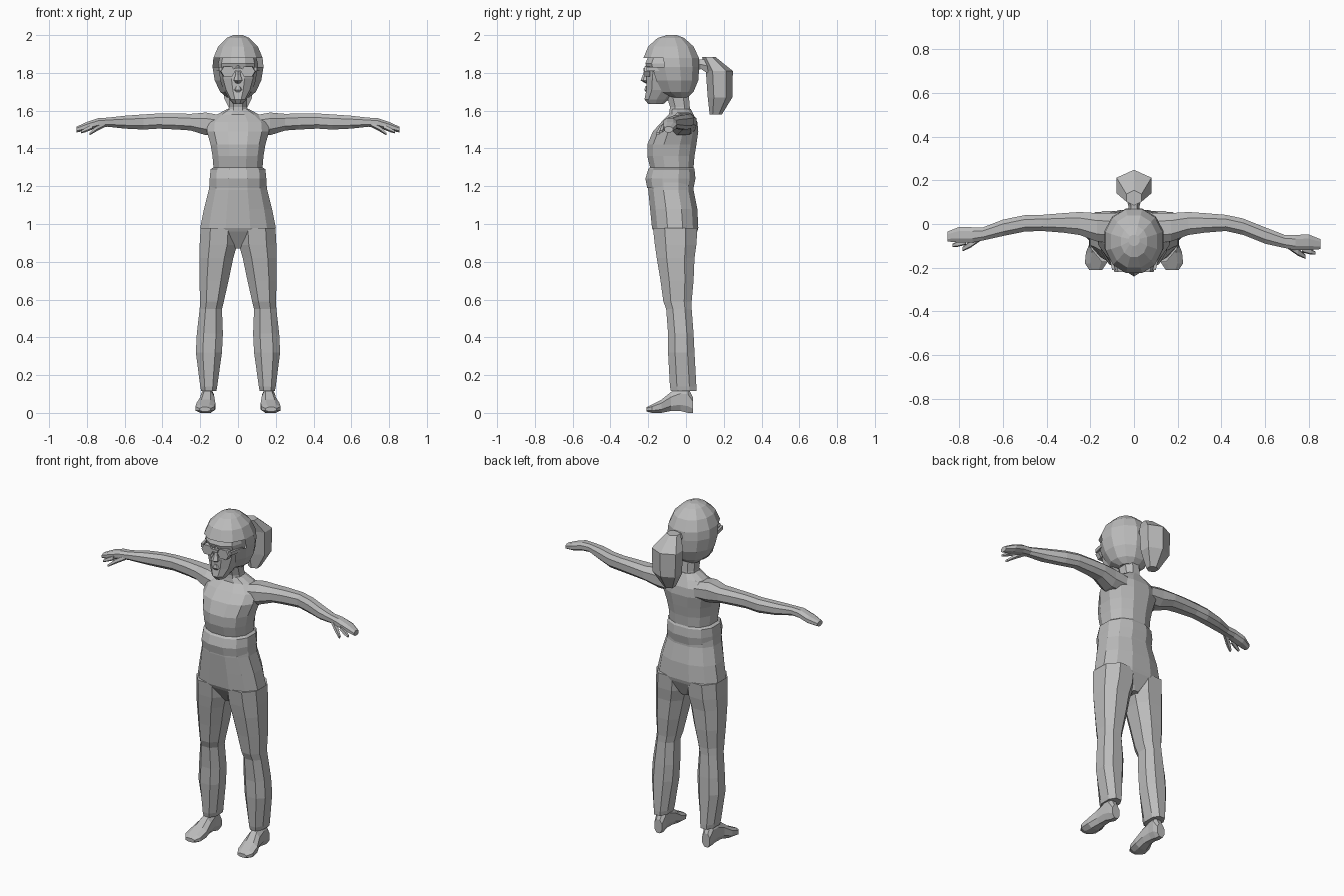
import bpy, bmesh, math

default_cube = bpy.data.objects.get("Cube")
if default_cube:
    bpy.data.objects.remove(default_cube, do_unlink=True)

UNIT = 0.01  # all part sizes below are in hundredths

grey = bpy.data.materials.new("plain_grey")
grey.use_nodes = True
shade = (0.5, 0.5, 0.5, 1)
grey.diffuse_color = shade
grey.node_tree.nodes["Principled BSDF"].inputs["Base Color"].default_value = shade


def outline(sides, boxy, turned):
    """Unit polygon with its extents stretched to exactly one."""
    points = []
    for i in range(sides):
        angle = math.tau * (i + (0 if turned else 0.5)) / sides
        u, v = math.sin(angle), math.cos(angle)
        points.append((math.copysign(abs(u) ** boxy, u),
                       math.copysign(abs(v) ** boxy, v)))
    wide = max(abs(p[0]) for p in points)
    deep = max(abs(p[1]) for p in points)
    return [(u / wide, v / deep) for u, v in points]


def loft(name, axis, rings, sides=8, boxy=0.85, turned=False, mirror=1, drop=None):
    """Skin rings (position, u low, u high, v low, v high) along an axis."""
    bm = bmesh.new()
    shape = outline(sides, boxy, turned)
    loops = []
    for t, u_low, u_high, v_low, v_high in rings:
        loop = []
        for u, v in shape:
            a = (u_low + u_high + u * (u_high - u_low)) / 2
            b = (v_low + v_high + v * (v_high - v_low)) / 2
            x, y, z = {"x": (t, a, b), "y": (a, t, b), "z": (a, b, t)}[axis]
            loop.append(bm.verts.new((x * mirror * UNIT, y * UNIT, z * UNIT)))
        loops.append(loop)
    for low, high in zip(loops, loops[1:]):
        for i in range(sides):
            j = (i + 1) % sides
            bm.faces.new((low[i], low[j], high[j], high[i]))
    bm.faces.new(loops[0])
    bm.faces.new(loops[-1])
    bmesh.ops.recalc_face_normals(bm, faces=bm.faces)
    if drop:
        gone = [f for f in bm.faces if drop(f.calc_center_median() / UNIT)]
        bmesh.ops.delete(bm, geom=gone, context="FACES")
    mesh = bpy.data.meshes.new(name)
    bm.to_mesh(mesh)
    bm.free()
    mesh.materials.append(grey)
    part = bpy.data.objects.new(name, mesh)
    bpy.context.collection.objects.link(part)
    return part


def centred(rings):
    """Expand (height, half width, front, back) to a full ring."""
    return [(z, -half, half, front, back) for z, half, front, back in rings]


# Trousers top and hips, closing at the crotch
loft("hips", "z", centred([
    (87, 3, -11, 2), (96, 19, -17, 6), (98, 20, -18, 6.5), (108, 18, -19, 6),
    (118, 15.5, -20, 4), (126, 14.5, -20, 4)]), sides=12)

# Short top with a loose hem
loft("upper_body", "z", centred([
    (119, 15, -20.5, 4), (124, 15, -21.5, 5), (129, 14.5, -20, 4.5),
    (130, 13, -19, 4), (136, 13.5, -20.5, 4.5), (142, 14.5, -20.5, 5.5),
    (149, 16.5, -17.5, 6.5), (154, 16, -13, 6), (158, 11, -9, 4),
    (161, 5.5, -8.5, 2.5)]), sides=12)

loft("neck", "z", centred([
    (156, 6, -9, 3), (162, 4.8, -8.5, 2), (174, 5, -12, 1)]))

# Face, nose and mouth
loft("face", "z", centred([
    (163.5, 2.5, -20, -12), (166, 4.5, -22, -9), (171, 7.5, -21, -4),
    (177, 9.5, -21, -2), (182, 10.5, -20.5, -2), (185, 10.5, -21.5, -2),
    (191, 9, -19, -2)]), sides=10)
loft("nose", "z", centred([
    (174.5, 1, -21.5, -18), (176, 2.3, -24, -18), (179, 1.3, -22.8, -18),
    (184, 1, -21.5, -18)]), sides=6, turned=True)
loft("lips", "z", centred([
    (169.5, 1.5, -21, -18), (171, 2.8, -22, -18), (173, 1.2, -21.5, -18)]), sides=6)

# Hair shell with an opening left for the face
loft("hair", "z", centred([
    (167, 6, -8, 1), (170, 9.5, -15, 4), (176, 12.3, -19, 6.5),
    (183, 13.5, -21.5, 7), (188, 13, -22.5, 6.8), (194, 10.5, -20, 4),
    (198.5, 6, -15, -1), (200, 2.5, -10, -5)]), sides=12, boxy=0.95,
    drop=lambda c: c.z < 187 and c.y < -14.5)

# Ponytail with a ridge down the back
loft("ponytail_root", "y", [
    (3, -3, 3, 181, 187), (8, -2.5, 2.5, 182, 187), (14, -4, 4, 178, 188)], sides=6)
loft("ponytail", "z", centred([
    (158, 3, 12.5, 19), (167, 7.5, 11.5, 24.5), (181, 8, 10.5, 24.8),
    (188.5, 3.5, 8.5, 15.5)]), sides=6, boxy=1, turned=True)

# Glasses
loft("glasses_bridge", "y", [(-22.5, -2, 2, 181, 182.5), (-20, -2, 2, 181, 182.5)], sides=4)

arm_rings = [
    (9, -9, 5, 147, 157.5), (17, -8, 5, 147, 159), (25, -5, 5.5, 149.5, 158.3),
    (32, -4, 5, 150, 158.5), (42, -3.2, 4.2, 150.5, 158.5), (50, -5, 2.5, 150, 158),
    (60, -9, -1.5, 150.5, 157.3), (69, -11, -5, 151.5, 156.3),
    (74, -12, -5, 151, 156), (80, -12, -4.8, 149.5, 154),
    (85.5, -11.5, -7, 148.5, 151.5)]
thumb_rings = [
    (70, -11, -7.5, 151.5, 154.5), (75, -14.5, -11, 149, 152), (78.5, -16, -14, 147, 148.7)]
finger_rings = [
    (77, -13, -10, 150, 153), (81, -14, -11.5, 148.5, 151), (83, -14, -12.5, 148, 149.5)]
leg_rings = [
    (11.5, 11.5, 19.5, -8, 5.5), (14, 11, 20, -8.5, 5.5), (32, 8.5, 22.3, -9.5, 4.5),
    (42, 8, 21.8, -9.5, 4), (55, 8.5, 20.3, -10.5, 3), (59, 7.5, 20, -12, 3),
    (70, 5, 20.5, -13.5, 4), (82, 2.5, 20.5, -15.5, 4.5), (89, 0.5, 20.3, -16.5, 5.5),
    (98, 0, 19.8, -17.5, 6)]
shoe_rings = [
    (-21, 14.5, 20.5, 0.8, 3), (-18, 12.5, 22.5, 0, 4.5), (-13, 12, 22, 0, 7),
    (-8, 12.5, 20, 1, 11), (-3, 13, 19.5, 1, 13.5), (1, 12.8, 19, 0, 13.5),
    (3.8, 13.5, 18.5, 0, 8)]


def swing(rings, amount):
    """Push the forearm and hand back by an amount growing past the elbow."""
    moved = []
    for x, front, back, low, high in rings:
        shift = amount * min(1, max(0, (x - 42) / 18))
        moved.append((x, front + shift, back + shift, low, high))
    return moved


# Paired parts; the right forearm sits slightly further back
for side, mirror, back_swing in (("left", 1, 0), ("right", -1, 3.5)):
    loft(side + "_arm", "x", swing(arm_rings, back_swing), mirror=mirror)
    loft(side + "_thumb", "x", swing(thumb_rings, back_swing), sides=5, mirror=mirror)
    loft(side + "_finger", "x", swing(finger_rings, back_swing), sides=5, mirror=mirror)
    loft(side + "_trouser_leg", "z", leg_rings, mirror=mirror)
    loft(side + "_shoe", "y", shoe_rings, mirror=mirror)
    loft(side + "_lens", "y", [(-22, 1.5, 9, 178, 183.5), (-19, 1.5, 9.5, 178, 183.5)],
         sides=6, mirror=mirror)
    loft(side + "_glasses_arm", "y", [(-21, 8.5, 10, 181, 183), (-12, 11, 12, 181, 183)],
         sides=4, mirror=mirror)
